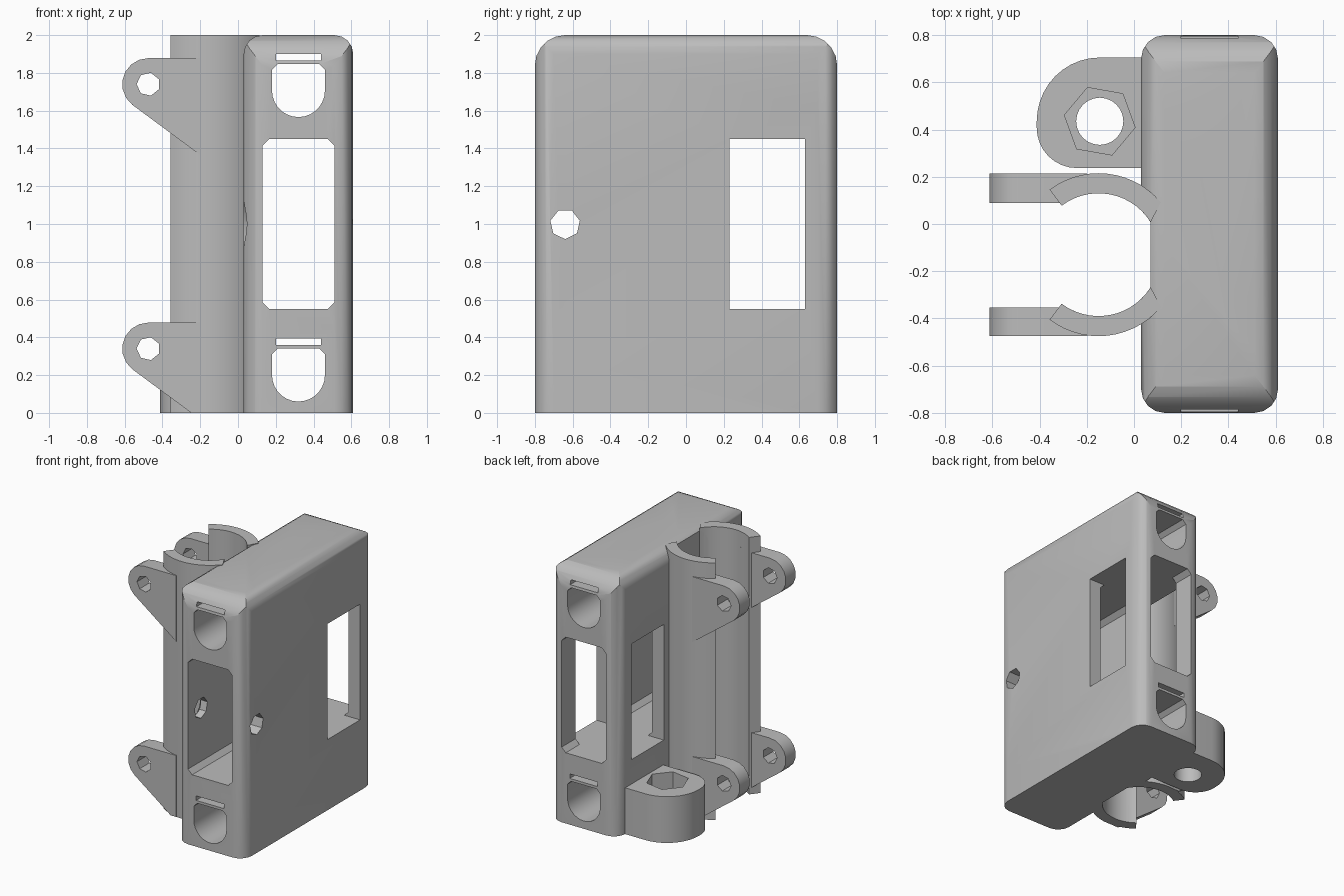
import bpy, bmesh
from math import cos, sin, radians

cube = bpy.data.objects.get("Cube")
if cube:
    bpy.data.objects.remove(cube, do_unlink=True)

grey = bpy.data.materials.new("plain_grey")
grey.use_nodes = True
colour = (0.5, 0.5, 0.5, 1)
grey.diffuse_color = colour
grey.node_tree.nodes["Principled BSDF"].inputs["Base Color"].default_value = colour


def arc(cx, cy, rx, ry, start, end, steps):
    """Points along an elliptical arc, angles in degrees."""
    angles = [radians(start + (end - start) * i / steps) for i in range(steps + 1)]
    return [(cx + rx * cos(a), cy + ry * sin(a)) for a in angles]


def ngon(cx, cy, r, sides, start=0):
    return arc(cx, cy, r, r, start, start + 360, sides)[:-1]


def rect(x0, y0, x1, y1):
    return [(x0, y0), (x1, y0), (x1, y1), (x0, y1)]


def rounded(x0, y0, x1, y1, r, steps, top_only=False):
    """Rectangle with rounded corners, or with only the top two rounded."""
    low = [(x0, y0), (x1, y0)] if top_only else (
        arc(x0 + r, y0 + r, r, r, 180, 270, steps) + arc(x1 - r, y0 + r, r, r, 270, 360, steps))
    return low + arc(x1 - r, y1 - r, r, r, 0, 90, steps) + arc(x0 + r, y1 - r, r, r, 90, 180, steps)


def prism(name, profile, axis, lo, hi, scale_hi=1.0, centre=(0, 0)):
    """Extrude a profile along an axis; scale_hi tapers the far end."""
    place = {"x": lambda a, b, t: (t, a, b),
             "y": lambda a, b, t: (a, t, b),
             "z": lambda a, b, t: (a, b, t)}[axis]
    bm = bmesh.new()
    ends = []
    for t, s in ((lo, 1.0), (hi, scale_hi)):
        ends.append([bm.verts.new(place(centre[0] + (a - centre[0]) * s,
                                        centre[1] + (b - centre[1]) * s, t)) for a, b in profile])
    n = len(profile)
    bm.faces.new(ends[0])
    bm.faces.new(ends[1][::-1])
    for i in range(n):
        j = (i + 1) % n
        bm.faces.new((ends[0][i], ends[0][j], ends[1][j], ends[1][i]))
    bmesh.ops.recalc_face_normals(bm, faces=bm.faces)
    mesh = bpy.data.meshes.new(name)
    bm.to_mesh(mesh)
    bm.free()
    mesh.materials.append(grey)
    obj = bpy.data.objects.new(name, mesh)
    bpy.context.collection.objects.link(obj)
    return obj


def combine(obj, tool, operation="DIFFERENCE"):
    """Apply a boolean and throw the tool away."""
    bpy.context.view_layer.objects.active = obj
    mod = obj.modifiers.new("cut", "BOOLEAN")
    mod.operation, mod.solver, mod.object = operation, "EXACT", tool
    bpy.ops.object.modifier_apply(modifier=mod.name)
    bpy.data.objects.remove(tool, do_unlink=True)


def smooth(obj):
    bpy.ops.object.select_all(action="DESELECT")
    obj.select_set(True)
    bpy.context.view_layer.objects.active = obj
    bpy.ops.object.shade_smooth_by_angle(angle=radians(32))


X0, X1, Y, TOP = 0.03, 0.61, 0.8, 2.0
CX, CY, BORE, OUTER = -0.15, -0.13, 0.26, 0.345

# Housing: three rounded outlines intersected, square at the bottom
housing = prism("housing", rounded(X0, -Y, X1, Y, 0.1, 4), "z", 0, TOP)
combine(housing, prism("side_outline", rounded(-Y, 0, Y, TOP, 0.16, 5, True), "x", -1, 1), "INTERSECT")
combine(housing, prism("front_outline", rounded(X0, 0, X1, TOP, 0.1, 4, True), "y", -1, 1), "INTERSECT")

# Central tunnel and the side window
combine(housing, prism("tunnel", rounded(0.13, 0.55, 0.51, 1.45, 0.035, 1), "y", -1, 1))
combine(housing, prism("side_window", rect(0.23, 0.55, 0.63, 1.45), "x", -0.2, 1))

# Rod channels with tie slots above them
for z in (0.2, 1.706):
    channel = arc(0.32, z, 0.14, 0.14, 180, 360, 14) + [
        (0.46, z + 0.11), (0.43, z + 0.14), (0.21, z + 0.14), (0.18, z + 0.11)]
    combine(housing, prism("rod_channel", channel, "y", -1, 1))
    combine(housing, prism("tie_slot", rect(0.2, z + 0.16, 0.44, z + 0.195), "y", -1, 1))

# Cross screw hole with a countersink on the clamp side
combine(housing, prism("screw_hole", ngon(-0.64, 1, 0.08, 7, -90), "x", -0.1, 1))
combine(housing, prism("countersink", ngon(-0.64, 1, 0.15, 14), "x", 0.02, 0.075, 0.5, (-0.64, 1)))

# Tube groove sunk into the wall, with a flat floor
groove = [(min(x, 0.07), y) for x, y in arc(CX, CY, BORE, BORE, 32, 328, 40)]
combine(housing, prism("tube_groove", groove, "z", -0.1, 2.1))
smooth(housing)

# Clamp jaws
for side, name in ((1, "back"), (-1, "front")):
    jaw = arc(CX, CY, OUTER, OUTER, side * 40, side * 127, 14)
    jaw += arc(CX, CY, BORE, BORE, side * 127, side * 32, 14)
    smooth(prism("clamp_jaw_" + name, jaw, "z", 0, TOP))

# Clamp ears with bolt holes
for level, z in (("lower", 0.34), ("upper", 1.74)):
    for name, y0, y1 in (("back", 0.09, 0.213), ("front", -0.475, -0.353)):
        outline = [(-0.2, z + 0.138)] + arc(-0.475, z, 0.138, 0.138, 90, 232, 7) + [(-0.2, z - 0.375)]
        ear = prism("ear_" + level + "_" + name, outline, "y", y0, y1)
        combine(ear, prism("bolt_hole", ngon(-0.475, z, 0.062, 7, 180), "y", -1, 1))
        combine(ear, prism("tube_bore", ngon(CX, CY, BORE, 48), "z", -1, 3))
        combine(ear, prism("ground_trim", rect(-1, -1, 1, 1), "z", -1, 0))
        smooth(ear)

# Foot with a nut pocket and a rod hole
foot_outline = [(0.1, 0.237), (0.1, 0.705)] + arc(-0.145, 0.435, 0.267, 0.27, 90, 180, 10)
foot_outline += arc(-0.242, 0.407, 0.17, 0.17, 180, 270, 8)
foot = prism("nut_foot", foot_outline, "z", 0, 0.36)
combine(foot, prism("nut_pocket", ngon(-0.145, 0.435, 0.152, 6, -10), "z", 0.15, 0.5))
combine(foot, prism("rod_hole", ngon(-0.145, 0.435, 0.1, 24), "z", -0.1, 0.5))
smooth(foot)
